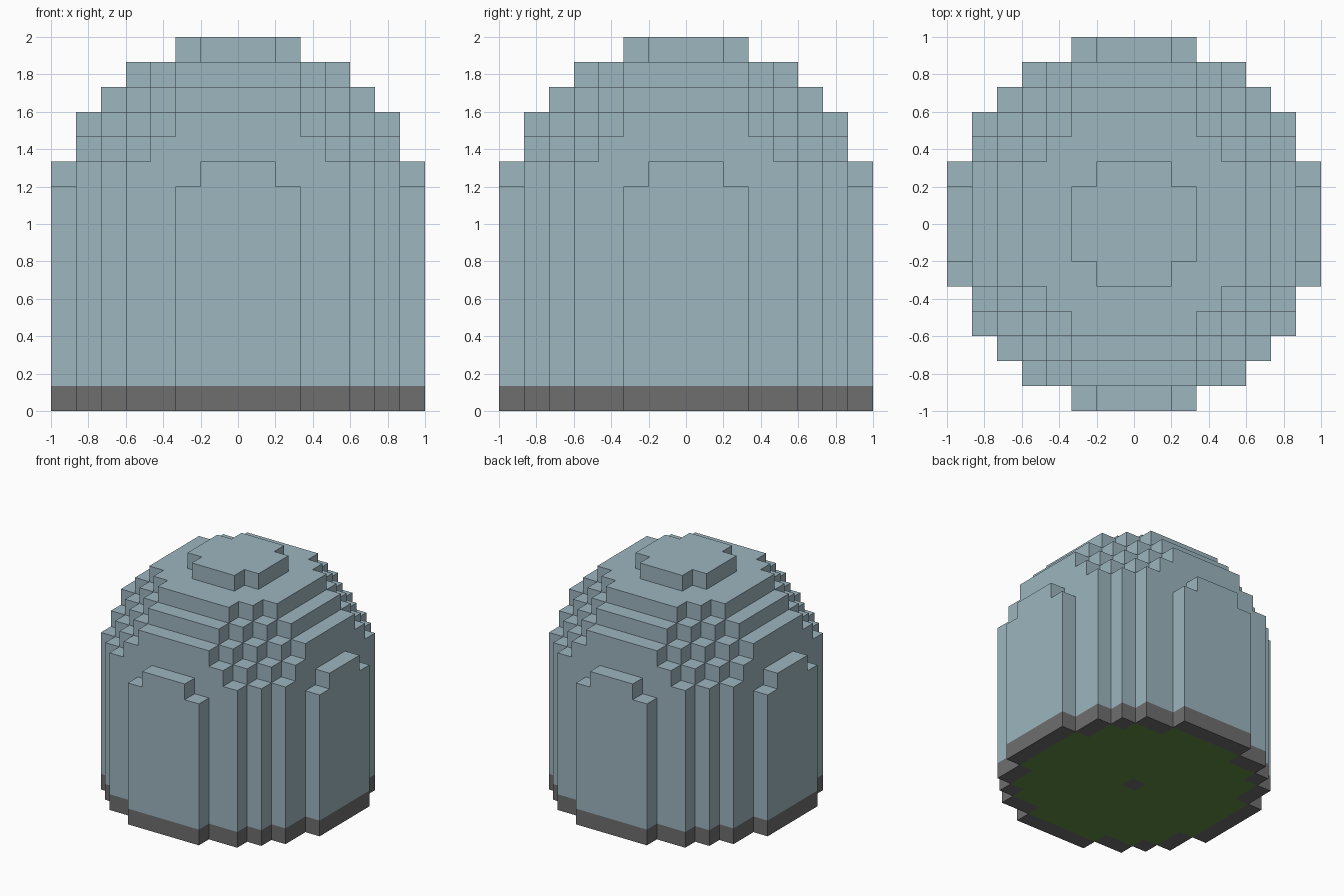
import bpy
import bmesh

UNIT = 2 / 15        # one block
REACH = 7            # blocks from the centre to the rim
LIMIT = 56           # squared radius of the block sphere

old = bpy.data.objects.get("Cube")
if old:
    bpy.data.objects.remove(old, do_unlink=True)


def make_material(name, rgb):
    mat = bpy.data.materials.new(name)
    mat.use_nodes = True
    colour = (*rgb, 1)
    mat.diffuse_color = colour
    bsdf = mat.node_tree.nodes["Principled BSDF"]
    bsdf.inputs["Base Color"].default_value = colour
    bsdf.inputs["Roughness"].default_value = 0.8
    return mat


glass = make_material("pale blue glass", (0.335, 0.465, 0.52))
stone = make_material("grey stone", (0.156, 0.156, 0.156))
grass = make_material("grass green", (0.119, 0.27, 0.06))


def radius_squared(face):
    """Squared distance of a block face from the axis, in whole blocks."""
    c = face.calc_center_median()
    return round(c.x / UNIT) ** 2 + round(c.y / UNIT) ** 2


def block_disc(z):
    """Flat round sheet of square block faces."""
    bm = bmesh.new()
    size = 2 * REACH + 1
    bmesh.ops.create_grid(bm, x_segments=size, y_segments=size, size=1)
    outside = [f for f in bm.faces if radius_squared(f) > LIMIT]
    bmesh.ops.delete(bm, geom=outside, context='FACES')
    bmesh.ops.translate(bm, verts=bm.verts, vec=(0, 0, z))
    return bm


def raise_faces(bm, faces, height):
    """Extrude faces straight up and return the new caps."""
    result = bmesh.ops.extrude_face_region(bm, geom=faces)["geom"]
    verts = [g for g in result if isinstance(g, bmesh.types.BMVert)]
    bmesh.ops.translate(bm, verts=verts, vec=(0, 0, height))
    return [g for g in result if isinstance(g, bmesh.types.BMFace)]


def finish(bm, name, materials):
    bmesh.ops.recalc_face_normals(bm, faces=bm.faces)
    mesh = bpy.data.meshes.new(name)
    bm.to_mesh(mesh)
    bm.free()
    for mat in materials:
        mesh.materials.append(mat)
    obj = bpy.data.objects.new(name, mesh)
    bpy.context.collection.objects.link(obj)
    return obj


# Base: stone slab whose underside has a grass floor and a centre stone
bm = block_disc(0)
raise_faces(bm, bm.faces[:], UNIT)
for face in bm.faces:
    if face.calc_center_median().z < UNIT / 4 and 0 < radius_squared(face) <= 42:
        face.material_index = 1
finish(bm, "base", [stone, grass])

# Dome: straight wall, then ever smaller steps following a block sphere
bm = block_disc(UNIT)
caps = raise_faces(bm, bm.faces[:], 8 * UNIT)
for step in range(2, REACH + 1):
    caps = [f for f in caps if radius_squared(f) <= LIMIT - step ** 2]
    caps = raise_faces(bm, caps, UNIT)
finish(bm, "dome", [glass])
